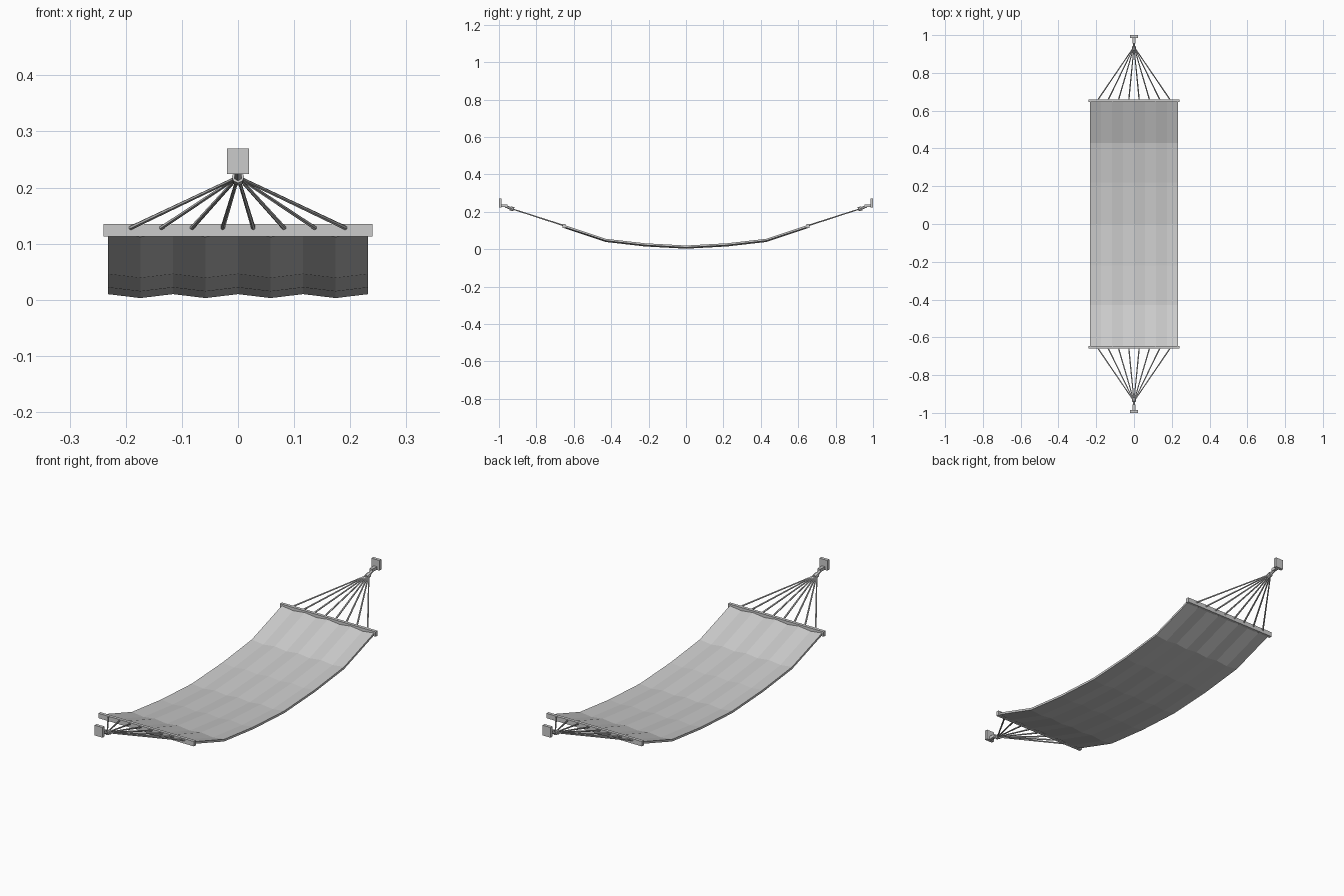
import bpy, bmesh
from mathutils import Vector

cube = bpy.data.objects.get("Cube")
if cube:
    bpy.data.objects.remove(cube)

grey = bpy.data.materials.new("plain_grey")
grey.use_nodes = True
COLOUR = (0.6, 0.6, 0.6, 1)
grey.diffuse_color = COLOUR
grey.node_tree.nodes["Principled BSDF"].inputs["Base Color"].default_value = COLOUR


def finish(name, bm):
    bmesh.ops.recalc_face_normals(bm, faces=bm.faces)
    mesh = bpy.data.meshes.new(name)
    bm.to_mesh(mesh)
    bm.free()
    mesh.materials.append(grey)
    obj = bpy.data.objects.new(name, mesh)
    bpy.context.collection.objects.link(obj)
    return obj


def box(name, centre, size):
    bm = bmesh.new()
    bmesh.ops.create_cube(bm, size=1)
    bmesh.ops.scale(bm, vec=size, verts=bm.verts)
    bmesh.ops.translate(bm, vec=centre, verts=bm.verts)
    return finish(name, bm)


def rod(name, start, end, r1, r2, sides=6):
    a, b = Vector(start), Vector(end)
    bm = bmesh.new()
    bmesh.ops.create_cone(bm, cap_ends=True, segments=sides, radius1=r1,
                          radius2=r2, depth=(b - a).length)
    turn = (b - a).to_track_quat('Z', 'Y').to_matrix()
    bmesh.ops.rotate(bm, matrix=turn, verts=bm.verts)
    bmesh.ops.translate(bm, vec=(a + b) / 2, verts=bm.verts)
    return finish(name, bm)


# Sagging cloth: a lengthwise profile with a zigzag across the width
half = [(0, 0.010), (0.22, 0.022), (0.43, 0.046), (0.65, 0.119)]
profile = [(-y, z) for y, z in reversed(half[1:])] + half
COLUMNS, WIDTH, THICK = 8, 0.464, 0.010
bm = bmesh.new()
rows = []
for y, z in profile:
    rows.append([[bm.verts.new((WIDTH * (i / COLUMNS - 0.5), y,
                                z - 0.007 * (i % 2) + lift))
                  for i in range(COLUMNS + 1)] for lift in (0, THICK)])
for near, far in zip(rows, rows[1:]):
    for layer in (0, 1):
        for i in range(COLUMNS):
            bm.faces.new((near[layer][i], near[layer][i + 1],
                          far[layer][i + 1], far[layer][i]))
    for i in (0, COLUMNS):
        bm.faces.new((near[0][i], far[0][i], far[1][i], near[1][i]))
for low, high in (rows[0], rows[-1]):
    for i in range(COLUMNS):
        bm.faces.new((low[i], low[i + 1], high[i + 1], high[i]))
finish("cloth", bm)

for end, s in (("front", -1), ("back", 1)):
    # Spreader bar
    box(end + "_spreader_bar", (0, s * 0.652, 0.124), (0.48, 0.014, 0.022))

    # Fan of ropes gathered at the knot
    for i in range(8):
        x = (i - 3.5) * 0.0565
        rod(f"{end}_rope_{i + 1}", (x, s * 0.648, 0.125),
            (x * 0.03, s * 0.93, 0.216), 0.004, 0.003)

    # Knot, link and hook up to the wall plate
    rod(end + "_knot", (0, s * 0.92, 0.214), (0, s * 0.94, 0.219), 0.011, 0.011, 8)
    rod(end + "_link", (0, s * 0.938, 0.218), (0, s * 0.965, 0.230), 0.007, 0.007)
    box(end + "_hook_arm", (0, s * 0.972, 0.232), (0.014, 0.034, 0.014))
    box(end + "_wall_plate", (0, s * 0.993, 0.247), (0.04, 0.014, 0.046))
